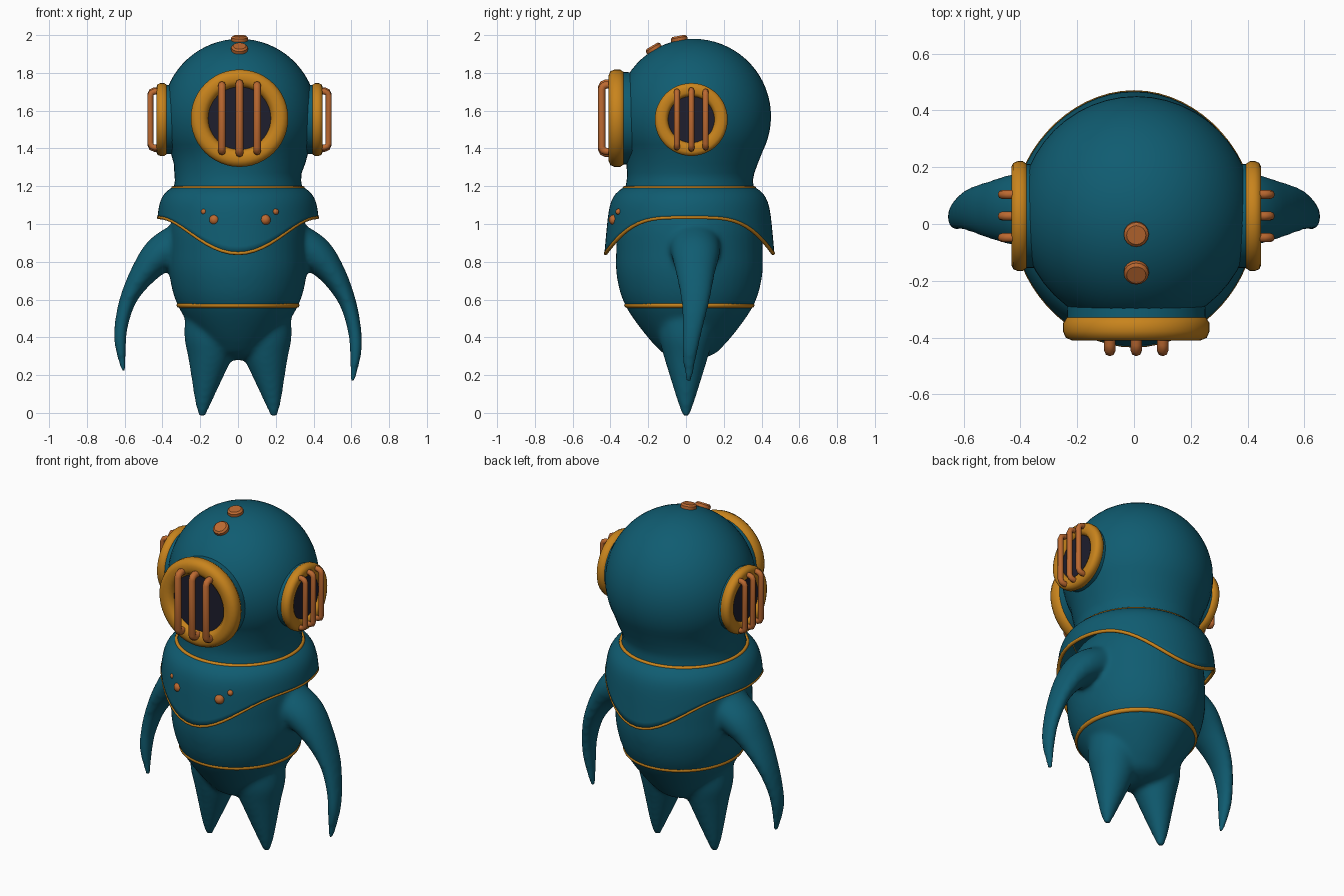
import bpy, bmesh
from math import sin, cos, pi, exp, sqrt, radians
from mathutils import Vector, Matrix

if "Cube" in bpy.data.objects:
    bpy.data.objects.remove(bpy.data.objects["Cube"])

CX = 0.008                       # helmet sits very slightly off centre


def material(name, rgb):
    m = bpy.data.materials.new(name)
    m.diffuse_color = (*rgb, 1)
    m.use_nodes = True
    m.node_tree.nodes["Principled BSDF"].inputs["Base Color"].default_value = m.diffuse_color
    return m


TEAL = material("teal", (0.005, 0.107, 0.165))
GOLD = material("gold", (0.58, 0.23, 0.012))
COPPER = material("copper", (0.50, 0.14, 0.03))
DARK = material("dark_glass", (0.013, 0.013, 0.026))


def spline(pts, n=5):
    """Catmull-Rom resampling of tuples."""
    out = []
    p = [pts[0]] + list(pts) + [pts[-1]]
    for i in range(1, len(p) - 2):
        for k in range(n):
            t = k / n
            out.append(tuple(0.5 * (2 * b + (c - a) * t + (2 * a - 5 * b + 4 * c - d) * t * t
                                    + (3 * b - a - 3 * c + d) * t ** 3)
                             for a, b, c, d in zip(p[i - 1], p[i], p[i + 1], p[i + 2])))
    return out + [tuple(pts[-1])]


def ring(c, u, v, n=48):
    c, u, v = Vector(c), Vector(u), Vector(v)
    return [c + u * cos(2 * pi * i / n) + v * sin(2 * pi * i / n) for i in range(n)]


def disc(z, r, n=48, y=0, x=0, sx=1):
    return ring((x, y, z), (r * sx, 0, 0), (0, r, 0), n)


def loft(name, tubes, mat, caps=True, loop=False, matrix=None, angle=40):
    """Skin one or more lists of rings into a single object."""
    bm = bmesh.new()
    for rings in tubes:
        vs = [[bm.verts.new(p) for p in r] for r in rings]
        n = len(vs[0])
        pairs = list(zip(vs, vs[1:])) + ([(vs[-1], vs[0])] if loop else [])
        for a, b in pairs:
            for i in range(n):
                bm.faces.new((a[i], a[(i + 1) % n], b[(i + 1) % n], b[i]))
        if caps and not loop:
            bm.faces.new(vs[0])
            bm.faces.new(vs[-1])
    bmesh.ops.recalc_face_normals(bm, faces=bm.faces)
    for f in bm.faces:
        f.smooth = True
    me = bpy.data.meshes.new(name)
    bm.to_mesh(me)
    bm.free()
    me.set_sharp_from_angle(angle=radians(angle))
    me.materials.append(mat)
    ob = bpy.data.objects.new(name, me)
    if matrix:
        ob.matrix_world = matrix
    bpy.context.collection.objects.link(ob)
    return ob


def wire(name, pts, r, mat, cyclic=False, matrix=None):
    cu = bpy.data.curves.new(name, 'CURVE')
    cu.dimensions = '3D'
    cu.bevel_depth = r
    cu.bevel_resolution = 2
    cu.use_fill_caps = True
    sp = cu.splines.new('POLY')
    sp.points.add(len(pts) - 1)
    for q, p in zip(sp.points, pts):
        q.co = (*p, 1)
    sp.use_cyclic_u = cyclic
    sp.use_smooth = True
    cu.materials.append(mat)
    ob = bpy.data.objects.new(name, cu)
    if matrix:
        ob.matrix_world = matrix
    bpy.context.collection.objects.link(ob)
    return ob


# Body: torso, two pointed legs and two fin arms fused by remeshing
torso = spline([(0.28, 0.04), (0.31, 0.13), (0.36, 0.185), (0.42, 0.237), (0.5, 0.297), (0.57, 0.34),
                (0.65, 0.37), (0.75, 0.388), (0.85, 0.388), (1.0, 0.378), (1.1, 0.33), (1.15, 0.25)], 3)
tubes = [[disc(z, r, y=0.018, sx=0.94) for z, r in torso]]
leg = spline([(-0.025, 0.19, 0.016), (0.05, 0.184, 0.042), (0.2, 0.161, 0.088),
              (0.3, 0.147, 0.118), (0.4, 0.142, 0.142), (0.52, 0.13, 0.15)])
arm = spline([(0.26, 0.04, 0.92, 0.11, 0.14), (0.40, 0.05, 0.845, 0.10, 0.13),
              (0.495, 0.05, 0.745, 0.072, 0.105), (0.575, 0.05, 0.60, 0.047, 0.078),
              (0.615, 0.035, 0.45, 0.037, 0.056), (0.623, 0.02, 0.32, 0.031, 0.042),
              (0.606, 0.014, 0.16, 0.012, 0.016)])
for s in (1, -1):
    tubes.append([disc(z, r, 32, x=s * x) for z, x, r in leg])
    k = 1 if s > 0 else 0.9      # left arm hangs a little shorter
    path = [Vector((s * x, y, z if z > 0.75 else 0.75 + (z - 0.75) * k)) for x, y, z, t, w in arm]
    rings = []
    for i, c in enumerate(path):
        d = path[min(i + 1, len(path) - 1)] - path[max(i - 1, 0)]
        u = Vector((d.z, 0, -d.x)).normalized() * arm[i][3]
        rings.append(ring(c, u, (0, arm[i][4], 0), 32))
    tubes.append(rings)
body = loft("body_suit", tubes, TEAL)
m = body.modifiers.new("fuse", 'REMESH')
m.mode = 'VOXEL'
m.voxel_size = 0.013
m.use_smooth_shade = True
m = body.modifiers.new("blend", 'SMOOTH')
m.factor = 0.5
m.iterations = 14

# Belt trim
wire("belt_trim", ring((0, 0.018, 0.57), (0.312, 0, 0), (0, 0.331, 0), 64), 0.014, GOLD, True)

# Helmet: sphere running into a short neck
R, HZ, HY = 0.41, 1.57, 0.04
prof = [(HZ + R * cos(a), R * sin(a), HY) for a in [0.005 + i * 2.03 / 22 for i in range(23)]]
prof += [(1.32, 0.348, 0.032), (1.27, 0.337, 0.025), (1.23, 0.334, 0.02), (1.18, 0.342, 0.018)]
loft("helmet", [[disc(z, r, y=y, x=CX * (z > 1.3)) for z, r, y in prof]], TEAL)
wire("collar_trim", disc(1.19, 0.343, 64, y=0.018), 0.011, GOLD, True)


# Windows: flange, rounded rim, dark glass and three bent guard bars
def window(name, origin, out, R, r, depth, gap, half, reach, bar_r, extra):
    out, up = Vector(out), Vector((0, 0, 1))
    M = Matrix.Translation(origin) @ Matrix((up.cross(out), up, out)).transposed().to_4x4()
    loft(name + "_flange", [[disc(-0.1, R * 0.93), disc(0.01, R * 0.95)]], TEAL, matrix=M)
    b = depth * 0.4
    rim = [(-0.01, R - b), (0, R - b * 0.4), (b * 0.6, R), (depth - b, R), (depth - b * 0.3, R - b * 0.3),
           (depth, R - b), (depth, r + b), (depth - b * 0.3, r + b * 0.4), (depth - b, r), (-0.01, r)]
    loft(name + "_rim", [[disc(z, q) for z, q in rim]], GOLD, loop=True, matrix=M, angle=60)
    g = depth * 0.62
    loft(name + "_glass", [[disc(g - 0.03, r * 1.06), disc(g, r * 1.06)]], DARK, matrix=M)
    c = 0.022
    for i in (-1, 0, 1):
        h = half + (extra if i == 0 else 0)
        side = [(h, g - 0.01), (h, reach - c), (h - c * 0.3, reach - c * 0.3), (h - c, reach)]
        pts = [(i * gap, y, z) for y, z in side] + [(i * gap, -y, z) for y, z in reversed(side)]
        wire(name + "_bar", pts, bar_r, COPPER, matrix=M)


window("front_window", (CX, -0.33, 1.56), (0, -1, 0), 0.258, 0.165, 0.08, 0.093, 0.176, 0.116, 0.02, 0.01)
for s, n in ((1, "right_window"), (-1, "left_window")):
    window(n, (CX + s * 0.387, 0.028, 1.553), (s, 0, 0), 0.193, 0.122, 0.053, 0.076, 0.148, 0.085, 0.016, 0.007)

# Knobs on top of the helmet
for y, z in ((-0.075, 0.403), (-0.208, 0.353)):
    d = Vector((0, y, z)).normalized()
    M = Matrix.Translation(Vector((CX, HY, HZ)) + d * R) @ d.to_track_quat('Z', 'Y').to_matrix().to_4x4()
    loft("helmet_knob", [[disc(-0.03, 0.044, 16), disc(0.014, 0.044, 16), disc(0.023, 0.034, 16)]],
         COPPER, matrix=M)


# Cape: draped collar with a point at front and back
def cape_ring(t, n=64, off=0):
    pts = []
    for i in range(n):
        a = 2 * pi * i / n
        c4 = cos(a) ** 4
        d = (0.155 + 0.19 * c4) * t
        r = 0.34 + 0.072 * (1 - exp(-d / 0.04)) + (0.055 + 0.035 * c4) * d + off
        pts.append(Vector((r * sin(a), 0.018 - r * cos(a), 1.19 - d)))
    return pts


cape = loft("cape", [[cape_ring((i / 14) ** 1.5) for i in range(15)]], TEAL, caps=False)
m = cape.modifiers.new("thickness", 'SOLIDIFY')
m.thickness = 0.014
m.offset = 0
wire("cape_hem", cape_ring(1), 0.01, GOLD, True)

# Cape buttons
for x, z, r in ((0.135, 1.022, 0.028), (0.19, 1.065, 0.016)):
    for s in (1, -1):
        y = 0.018 - sqrt(0.421 ** 2 - x * x)
        loft("cape_button", [[disc(z - r * cos(pi * (i + 0.1) / 8.2), r * sin(pi * (i + 0.1) / 8.2), 16,
                                   y=y, x=s * x + 0.01) for i in range(9)]], COPPER)
